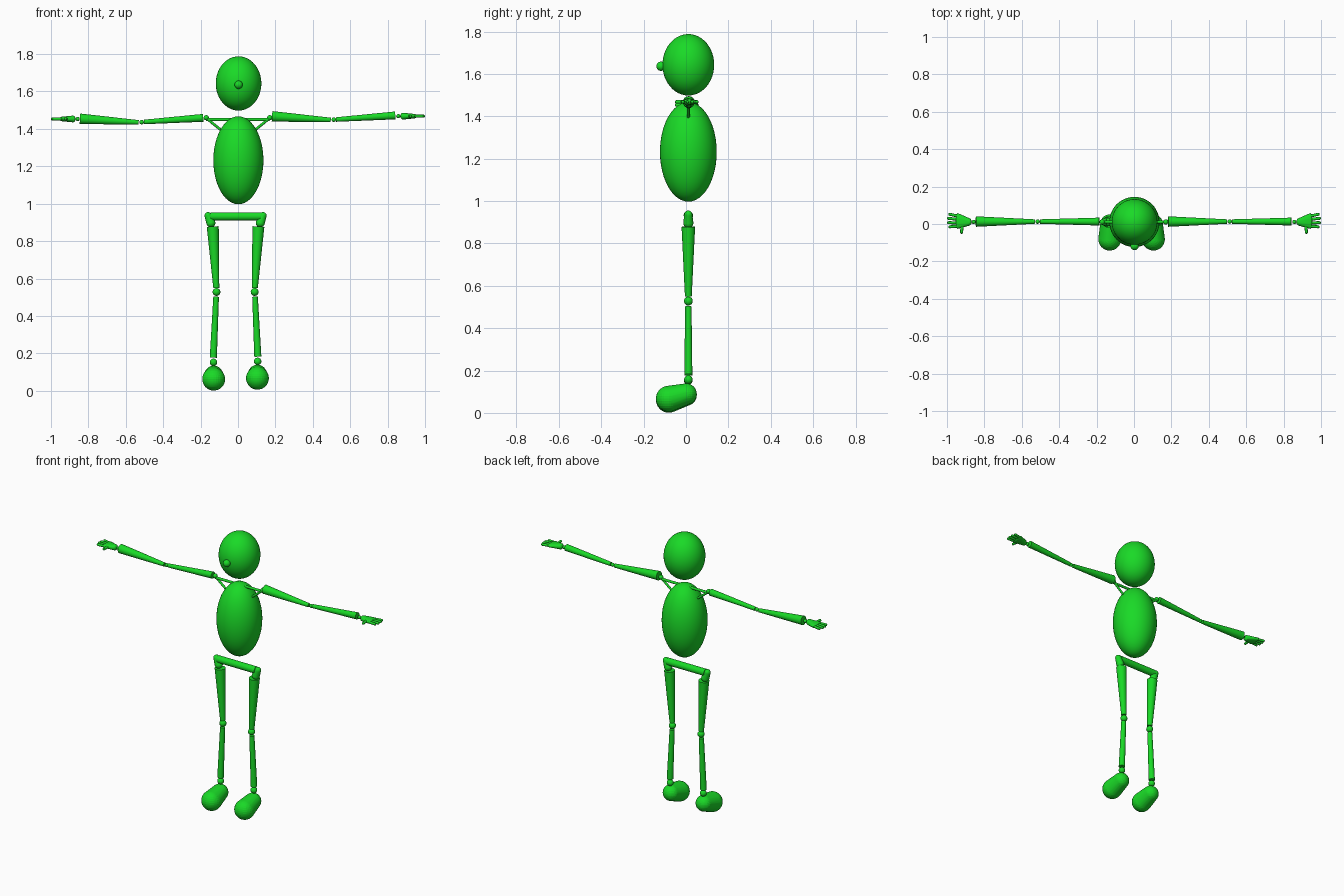
import bpy, bmesh
from mathutils import Vector, Matrix

if "Cube" in bpy.data.objects:
    bpy.data.objects.remove(bpy.data.objects["Cube"])

green = bpy.data.materials.new("green")
green.diffuse_color = (0.01, 0.70, 0.02, 1)
green.use_nodes = True
green.node_tree.nodes["Principled BSDF"].inputs["Base Color"].default_value = green.diffuse_color
Y = 0.011          # depth of the body axis
MID = -0.013       # the legs are centred slightly to one side


def finish(name, bm):
    me = bpy.data.meshes.new(name)
    bm.to_mesh(me)
    bm.free()
    ob = bpy.data.objects.new(name, me)
    bpy.context.collection.objects.link(ob)
    me.materials.append(green)
    bpy.ops.object.select_all(action='DESELECT')
    ob.select_set(True)
    bpy.context.view_layer.objects.active = ob
    bpy.ops.object.shade_smooth_by_angle(angle=0.7)
    return ob


def add_ball(bm, c, r, seg):
    r = r if isinstance(r, tuple) else (r, r, r)
    m = Matrix.Translation(c) @ Matrix.Diagonal((*r, 1))
    bmesh.ops.create_uvsphere(bm, u_segments=seg, v_segments=seg // 2, radius=1, matrix=m)


def ball(name, c, r, seg=24):
    bm = bmesh.new()
    add_ball(bm, c, r, seg)
    return finish(name, bm)


def rod(name, a, ra, b, rb):
    """Flat-ended tapered limb from a to b."""
    a, b = Vector(a), Vector(b)
    d = b - a
    m = Matrix.Translation((a + b) / 2) @ d.to_track_quat('Z', 'Y').to_matrix().to_4x4()
    bm = bmesh.new()
    bmesh.ops.create_cone(bm, cap_ends=True, segments=28, radius1=ra, radius2=rb,
                          depth=d.length, matrix=m)
    return finish(name, bm)


def blob(name, a, ra, b, rb, seg=24):
    """Rounded hull around two balls."""
    bm = bmesh.new()
    add_ball(bm, a, ra, seg)
    add_ball(bm, b, rb, seg)
    res = bmesh.ops.convex_hull(bm, input=bm.verts[:])
    inner = {e for k in ("geom_interior", "geom_unused") for e in res[k]
             if isinstance(e, bmesh.types.BMVert)}
    bmesh.ops.delete(bm, geom=list(inner), context='VERTS')
    bmesh.ops.recalc_face_normals(bm, faces=bm.faces[:])
    return finish(name, bm)


# Head, nose and torso
ball("head", (0.003, Y, 1.643), (0.122, 0.122, 0.145), 48)
ball("nose", (0.003, -0.118, 1.636), 0.022)
ball("torso", (0.002, Y, 1.232), (0.134, 0.134, 0.235), 48)

# Collar rods
rod("collar_bar", (-0.170, Y, 1.450), 0.008, (0.168, Y, 1.450), 0.008)
for s, n in ((-1, "left"), (1, "right")):
    rod("collar_brace_" + n, (s * 0.168, Y, 1.456), 0.007, (s * 0.03, Y, 1.345), 0.007)

# Pelvis and legs
rod("pelvis_bar", (MID - 0.135, Y, 0.932), 0.022, (MID + 0.135, Y, 0.932), 0.022)
for s, n, dz in ((-1, "left", 0.0), (1, "right", 0.005)):
    def p(x, z, y=Y):
        return (MID + s * x, y, z)
    blob("hip_" + n, p(0.147, 0.936), 0.019, p(0.132, 0.897), 0.024)
    rod("thigh_" + n, p(0.122, 0.878), 0.032, p(0.103, 0.549), 0.016)
    ball("knee_" + n, p(0.102, 0.528), 0.021)
    rod("shin_" + n, p(0.104, 0.503), 0.015, p(0.119, 0.177 + dz), 0.019)
    ball("ankle_" + n, p(0.118, 0.152 + dz), 0.020)
    blob("foot_" + n, p(0.117, 0.062 + dz, -0.081), 0.061,
         p(0.117, 0.084 + dz, 0.001), 0.050, 32)

# Arms: the second is the first shifted across, so the tapers match end to end
for n, dx, dz in (("left", 0.0, 0.0), ("right", 1.027, 0.013)):
    def q(x, z):
        return (x + dx, Y + 0.002, z + dz)
    rod("outer_arm_" + n, q(-0.845, 1.454), 0.028, q(-0.531, 1.435), 0.012)
    ball("elbow_" + n, q(-0.515, 1.436), 0.012)
    rod("inner_arm_" + n, q(-0.503, 1.437), 0.012, q(-0.186, 1.459), 0.021)

# Shoulder and wrist joints, hands
for s, n, z in ((-1, "left", 1.453), (1, "right", 1.468)):
    ball("shoulder_" + n, (s * 0.170, Y, 1.460), 0.014)
    ball("wrist_" + n, (s * 0.857, Y, z), 0.011)
    blob("palm_" + n, (s * 0.882, Y, z), (0.014, 0.020, 0.018),
         (s * 0.942, 0.016, z), (0.012, 0.042, 0.012), 16)
    for i, (y0, y1, tip) in enumerate(((0.042, 0.052, 0.985), (0.025, 0.030, 0.992),
                                       (0.006, 0.007, 0.992), (-0.012, -0.015, 0.985))):
        blob(f"finger_{n}_{i + 1}", (s * 0.94, y0, z), 0.008, (s * tip, y1, z), 0.008, 12)
    blob("thumb_" + n, (s * 0.918, 0.0, z), 0.009, (s * 0.922, -0.045, z), 0.008, 12)
